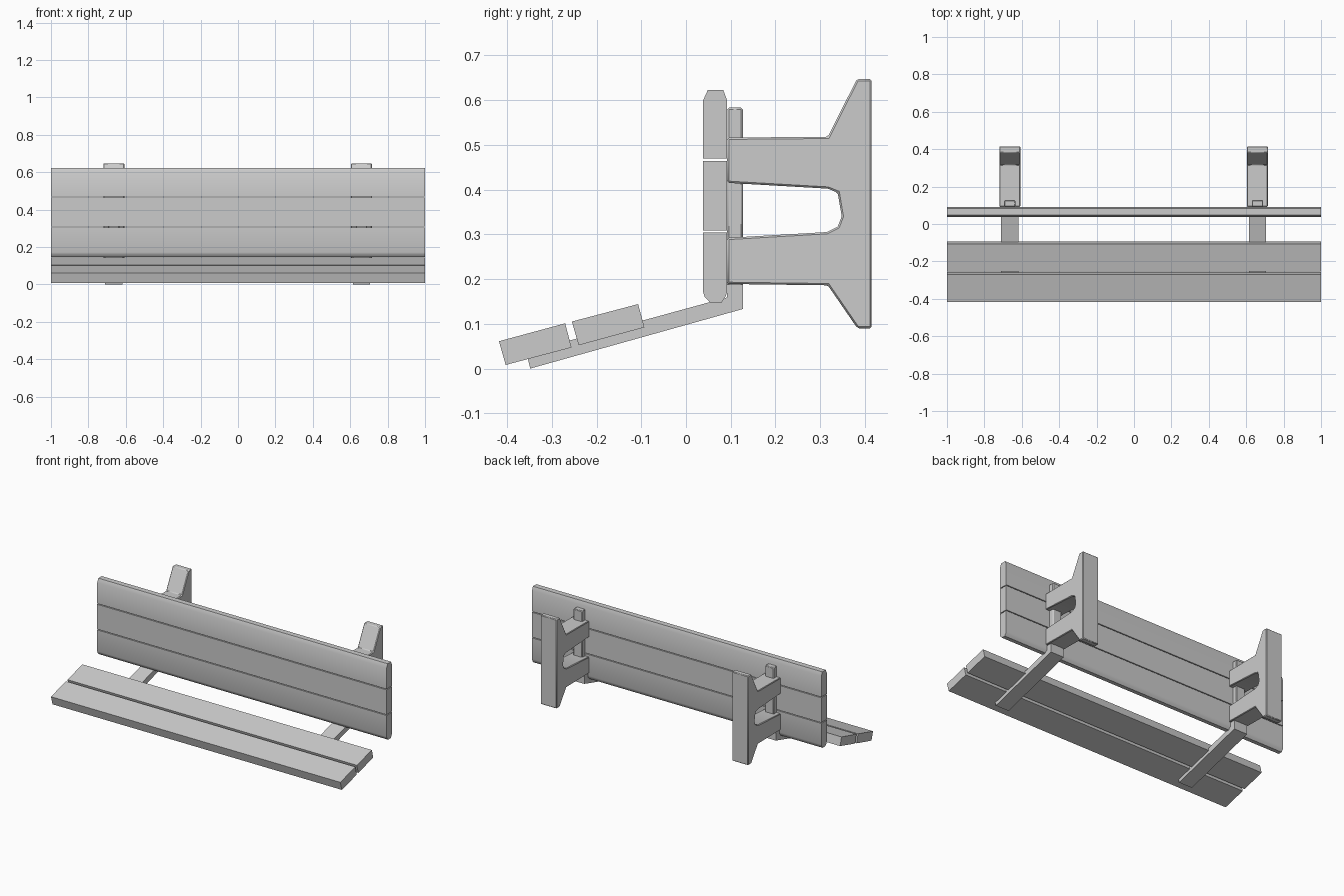
import bpy, bmesh
from math import radians

if "Cube" in bpy.data.objects:
    bpy.data.objects.remove(bpy.data.objects["Cube"])


def extrude_profile(name, pts, x0, x1, bevel=0.0):
    """Extrude a (y, z) outline along x into a solid."""
    bm = bmesh.new()
    face = bm.faces.new([bm.verts.new((x0, y, z)) for y, z in pts])
    geom = bmesh.ops.extrude_face_region(bm, geom=[face])["geom"]
    verts = [v for v in geom if isinstance(v, bmesh.types.BMVert)]
    bmesh.ops.translate(bm, verts=verts, vec=(x1 - x0, 0, 0))
    bmesh.ops.recalc_face_normals(bm, faces=bm.faces[:])
    mesh = bpy.data.meshes.new(name)
    bm.to_mesh(mesh)
    bm.free()
    for p in mesh.polygons:
        p.use_smooth = True
    mesh.set_sharp_from_angle(angle=radians(30))
    obj = bpy.data.objects.new(name, mesh)
    bpy.context.collection.objects.link(obj)
    if bevel:
        mod = obj.modifiers.new("Soft edges", "BEVEL")
        mod.width = bevel
        mod.segments = 1
        mod.limit_method = "ANGLE"
        mod.angle_limit = radians(50)
    return obj


# Backrest planks, outer ones tapered at their free edge
F, B = 0.038, 0.092
planks = {
    "back_plank_bottom": [(F, 0.304), (F, 0.172), (0.042, 0.160), (0.054, 0.147),
                          (0.079, 0.147), (0.088, 0.160), (B, 0.172), (B, 0.304)],
    "back_plank_middle": [(F, 0.309), (B, 0.309), (B, 0.464), (F, 0.464)],
    "back_plank_top": [(F, 0.469), (B, 0.469), (B, 0.599), (0.083, 0.623),
                       (0.049, 0.623), (F, 0.599)],
    # Tilted seat planks
    "seat_plank_front": [(-0.418, 0.061), (-0.270, 0.101), (-0.256, 0.047), (-0.403, 0.008)],
    "seat_plank_rear": [(-0.255, 0.105), (-0.107, 0.144), (-0.093, 0.092), (-0.240, 0.052)],
}
for name, outline in planks.items():
    extrude_profile(name, outline, -1, 1)

# C-shaped wall bracket: two arms joined to a flared back plate
bracket = [(B, 0.516), (0.317, 0.518), (0.382, 0.647), (0.415, 0.647),
           (0.415, 0.090), (0.383, 0.090), (0.317, 0.186), (B, 0.189),
           (B, 0.292), (0.315, 0.305), (0.339, 0.317), (0.348, 0.340),
           (0.339, 0.393), (0.317, 0.402), (B, 0.415)]

# Sloping bar that carries the seat and turns up behind the back
seat_bar = [(-0.348, 0.0), (0.127, 0.133), (0.127, 0.188), (B, 0.188),
            (B, 0.159), (-0.357, 0.036)]
post = [(B, 0.15), (0.127, 0.15), (0.127, 0.583), (B, 0.583)]

for side, cx in (("left", -0.664), ("right", 0.66)):
    extrude_profile(side + "_wall_bracket", bracket, cx - 0.056, cx + 0.056, 0.004)
    extrude_profile(side + "_seat_bar", seat_bar, cx - 0.046, cx + 0.046)
    extrude_profile(side + "_back_post", post, cx - 0.03, cx + 0.03, 0.004)
